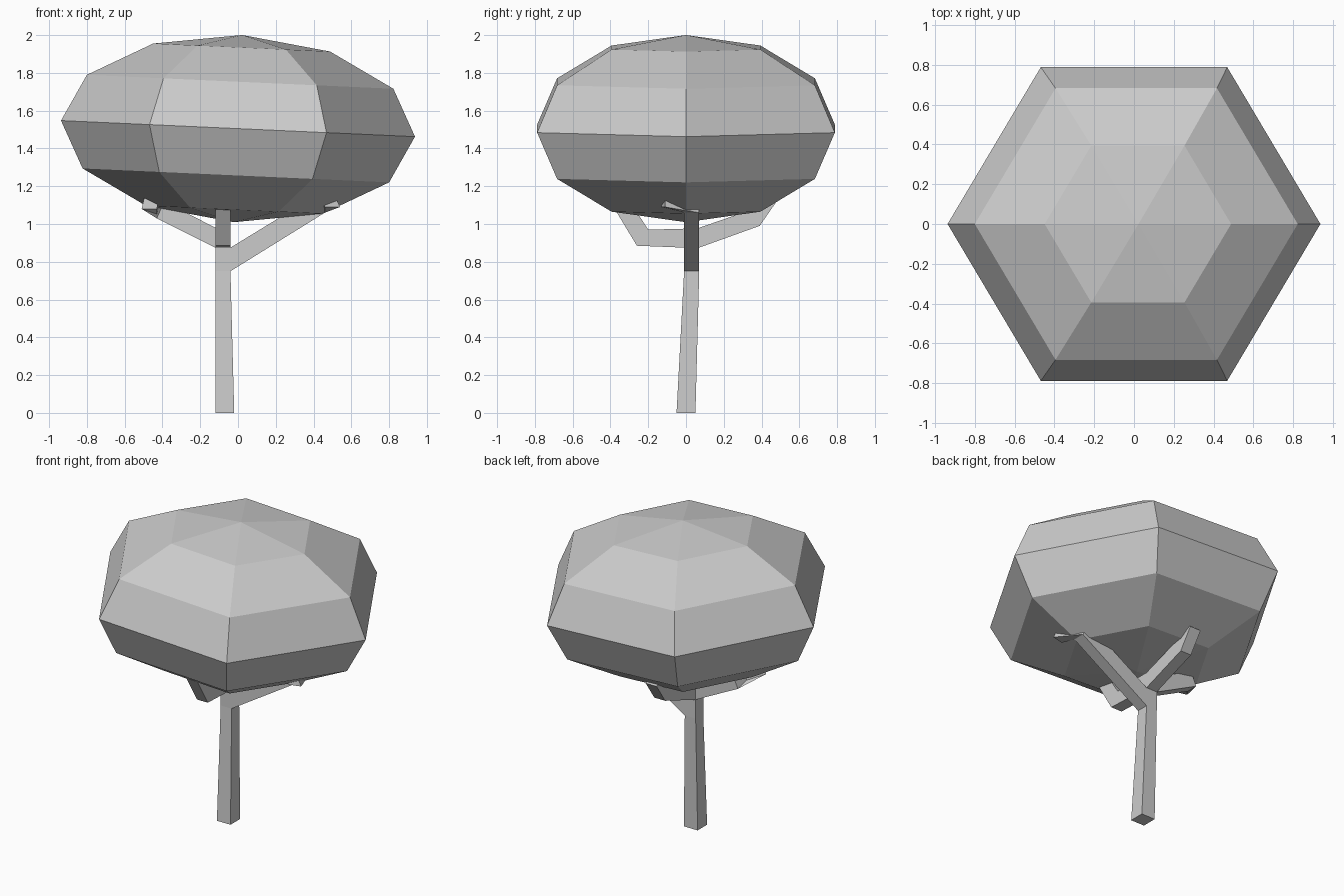
import bpy, bmesh, math
from mathutils import Vector, Matrix

if "Cube" in bpy.data.objects:
    bpy.data.objects.remove(bpy.data.objects["Cube"])

H = 0.04  # half thickness of the branches


def beam(name, sections):
    """Four-sided beam lofted through (low point, high point, half-width vector) sections."""
    bm = bmesh.new()
    rings = []
    for low, high, side in sections:
        low, high, side = Vector(low), Vector(high), Vector(side)
        rings.append([bm.verts.new(p) for p in
                      (low - side, low + side, high + side, high - side)])
    for a, b in zip(rings, rings[1:]):
        for i in range(4):
            j = (i + 1) % 4
            bm.faces.new((a[i], a[j], b[j], b[i]))
    bm.faces.new(rings[0])
    bm.faces.new(rings[-1])
    bmesh.ops.recalc_face_normals(bm, faces=bm.faces)
    mesh = bpy.data.meshes.new(name)
    bm.to_mesh(mesh)
    bm.free()
    obj = bpy.data.objects.new(name, mesh)
    bpy.context.collection.objects.link(obj)
    return obj


# Canopy: six-sided faceted ball with corners on the x axis, squashed and slightly tilted
bpy.ops.mesh.primitive_uv_sphere_add(segments=6, ring_count=6, radius=1,
                                     location=(0, 0, 1.505))
canopy = bpy.context.object
canopy.name = "canopy"
canopy.data.transform(Matrix.Rotation(math.radians(30), 4, 'Z'))
canopy.scale = (0.938, 0.91, 0.496)
canopy.rotation_euler = (0, math.radians(2.6), 0)

# Trunk: tapered square post leaning slightly to the back
X, Y = (H, 0, 0), (0, H, 0)
beam("trunk", [((-0.07, -0.05, 0), (-0.07, 0.05, 0), (0.05, 0, 0)),
               ((-0.08, -0.01, 0.75), (-0.08, 0.07, 0.75), X),
               ((-0.08, -0.01, 0.98), (-0.08, 0.07, 0.98), X)])

# Branches: each leaves the trunk sideways and bends into the canopy
beam("right_branch", [((-0.04, 0.03, 0.75), (-0.04, 0.03, 0.875), Y),
                      ((0.46, 0.03, 1.06), (0.41, 0.03, 1.15), Y),
                      ((0.50, -0.12, 1.09), (0.46, -0.12, 1.18), (H, 0.01, 0))])
beam("left_branch", [((-0.12, 0.03, 0.875), (-0.12, 0.03, 0.98), Y),
                     ((-0.43, 0.03, 1.03), (-0.39, 0.03, 1.12), Y),
                     ((-0.47, -0.12, 1.08), (-0.45, -0.12, 1.17), (H, -0.01, 0))])
beam("back_branch", [((-0.08, 0.07, 0.875), (-0.08, 0.07, 0.98), X),
                     ((-0.08, 0.39, 0.99), (-0.08, 0.33, 1.07), X),
                     ((-0.08, 0.48, 1.12), (-0.08, 0.41, 1.18), X)])
beam("front_branch", [((-0.08, -0.01, 0.875), (-0.08, -0.01, 0.975), X),
                      ((-0.08, -0.26, 0.885), (-0.08, -0.20, 0.97), X),
                      ((-0.08, -0.39, 1.10), (-0.08, -0.31, 1.14), X)])
